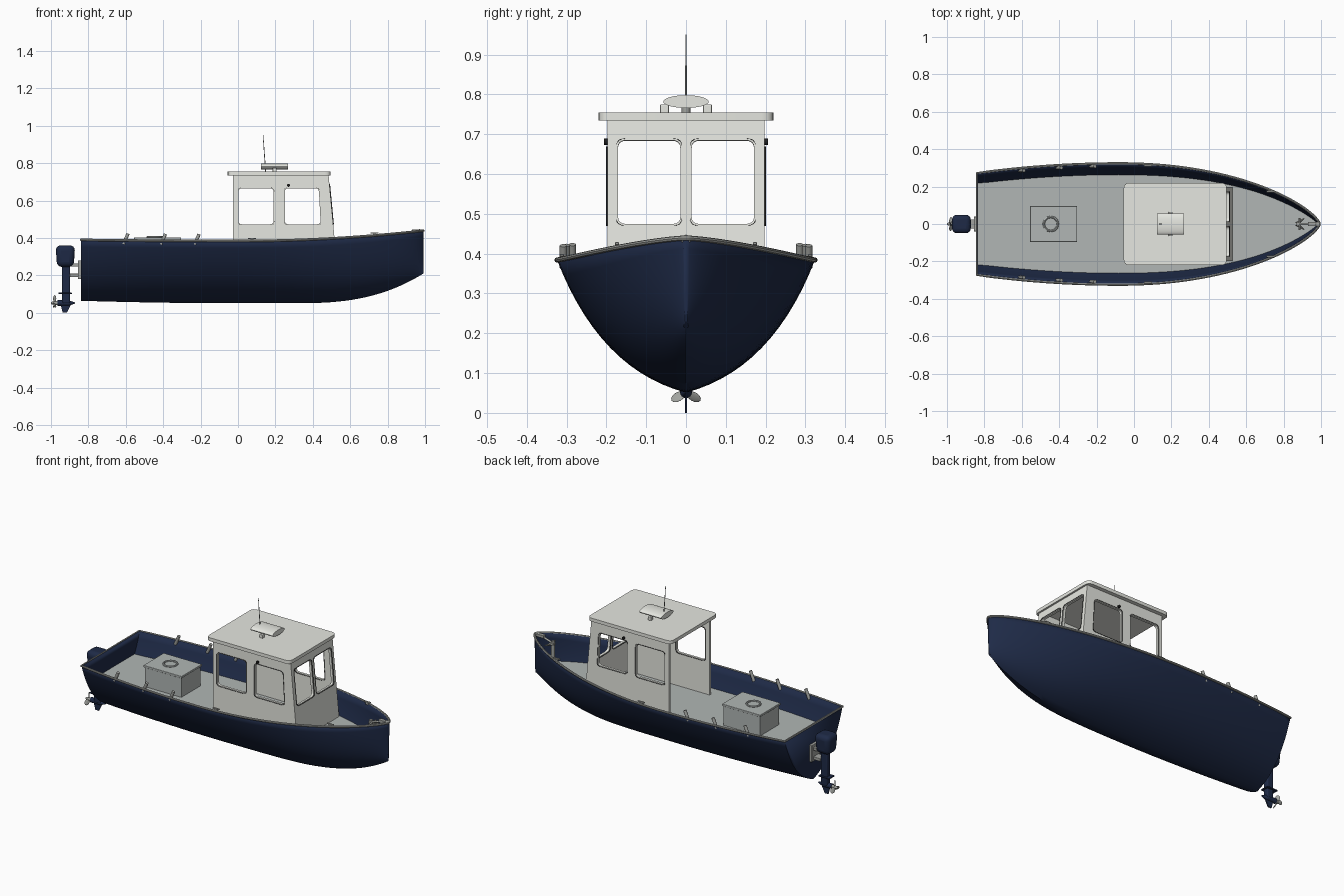
import bpy, bmesh, math
from mathutils import Matrix, Vector

if "Cube" in bpy.data.objects:
    bpy.data.objects.remove(bpy.data.objects["Cube"])


def mat(name, r, g, b):
    m = bpy.data.materials.new(name)
    m.diffuse_color = (r, g, b, 1)
    m.use_nodes = True
    m.node_tree.nodes["Principled BSDF"].inputs["Base Color"].default_value = m.diffuse_color
    return m


NAVY = mat("navy", .013, .023, .062)
WHITE = mat("cabin_white", .79, .80, .75)
DECK = mat("deck_grey", .44, .47, .46)
STEEL = mat("steel_grey", .36, .37, .35)
BLACK = mat("black", .012, .012, .012)


def finish(o, name, m, angle=35):
    o.name = name
    o.data.materials.clear()
    o.data.materials.append(m)
    bpy.ops.object.select_all(action='DESELECT')
    o.select_set(True)
    bpy.context.view_layer.objects.active = o
    if o.type == 'CURVE':
        bpy.ops.object.convert(target='MESH')
        o = bpy.context.object
    bpy.ops.object.shade_smooth_by_angle(angle=math.radians(angle))
    return o


def add_obj(name, data):
    o = bpy.data.objects.new(name, data)
    bpy.context.collection.objects.link(o)
    return o


def box(name, xs, ys, zs, m, bev=0, taper=1):
    bm = bmesh.new()
    bmesh.ops.create_cube(bm, size=1)
    mid = Vector([(a + b) / 2 for a, b in (xs, ys, zs)])
    for v in bm.verts:
        k = taper if v.co.z < 0 else 1
        v.co = mid + Vector((v.co.x * (xs[1] - xs[0]) * k, v.co.y * (ys[1] - ys[0]) * k, v.co.z * (zs[1] - zs[0])))
    me = bpy.data.meshes.new(name)
    bm.to_mesh(me)
    o = add_obj(name, me)
    if bev:
        b = o.modifiers.new("bevel", 'BEVEL')
        b.width, b.segments = bev, 4
    return finish(o, name, m)


def tube(name, p, q, r, m, r2=None, n=16):
    p, q = Vector(p), Vector(q)
    bpy.ops.mesh.primitive_cone_add(vertices=n, radius1=r, radius2=r if r2 is None else r2,
                                    depth=(q - p).length, location=(p + q) / 2)
    o = bpy.context.object
    o.rotation_euler = (q - p).to_track_quat('Z', 'Y').to_euler()
    return finish(o, name, m)


def basis(ux, uy, loc):
    ux, uy = Vector(ux).normalized(), Vector(uy).normalized()
    rot = Matrix((ux, uy, ux.cross(uy))).transposed().to_4x4()
    return Matrix.Translation(loc) @ rot


def plate(name, loops, depth, m, matrix):
    """Extruded flat shape; later loops cut holes."""
    cu = bpy.data.curves.new(name, 'CURVE')
    cu.dimensions, cu.fill_mode, cu.extrude = '2D', 'BOTH', depth / 2
    for pts in loops:
        s = cu.splines.new('POLY')
        s.points.add(len(pts) - 1)
        for sp, p in zip(s.points, pts):
            sp.co = (p[0], p[1], 0, 1)
        s.use_cyclic_u = True
    o = add_obj(name, cu)
    o.matrix_world = matrix
    return finish(o, name, m)


def frame(name, outer, inner, depth, m, matrix):
    """Closed ring between two loops with equal point counts."""
    bm = bmesh.new()
    h = depth / 2
    loops = [[bm.verts.new((p[0], p[1], z)) for p in pts]
             for pts, z in ((outer, -h), (outer, h), (inner, h), (inner, -h))]
    n = len(outer)
    for k in range(4):
        a, b = loops[k], loops[(k + 1) % 4]
        for i in range(n):
            j = (i + 1) % n
            bm.faces.new((a[i], a[j], b[j], b[i]))
    bmesh.ops.recalc_face_normals(bm, faces=bm.faces)
    me = bpy.data.meshes.new(name)
    bm.to_mesh(me)
    o = add_obj(name, me)
    o.matrix_world = matrix
    return finish(o, name, m)


def rounded(pts, r):
    out, n = [], len(pts)
    for i in range(n):
        p = Vector(pts[i])
        a = p + (Vector(pts[i - 1]) - p).normalized() * r
        b = p + (Vector(pts[(i + 1) % n]) - p).normalized() * r
        out += [a * (1 - t)**2 + p * 2 * t * (1 - t) + b * t * t for t in (0, .25, .5, .75, 1)]
    return out


def grow(pts, d):
    cx, cy = (sum(p[i] for p in pts) / len(pts) for i in (0, 1))
    return [(x + math.copysign(d, x - cx), y + math.copysign(d, y - cy)) for x, y in pts]


# Hull lines: half beam, keel height, sheer height and fullness along x
def station(x):
    d = x + .08
    b = .324 * max(0, 1 - (d / 1.073)**2.1)**.72 if d > 0 else .324 - .052 * (d / .76)**2
    k = .051 + (.16 * ((x - .3) / .693)**2.7 if x > .3 else .013 * (x / .84)**2 if x < 0 else 0)
    s = .384 + (.055 * (x / .99)**2 if x > 0 else .006 * (x / .84)**2)
    return max(b, .005), k, s, .67 + .28 * max(0, x)**1.5


def section(x, t):
    b, k, s, c = station(x)
    return b * (2 * t * (1 - t) * c + t * t), k + (s - k) * (.34 * t + .66 * t * t)


N, M = 48, 14
XS = [-.84 + 1.831 * math.sin(math.pi / 2 * i / N) for i in range(N + 1)]

# Hull shell with transom
bm = bmesh.new()
rows = []
for x in XS:
    row = []
    for j in range(-M, M + 1):
        y, z = section(x, abs(j) / M)
        row.append(bm.verts.new((x, math.copysign(y, j), z)))
    rows.append(row)
for a, b in zip(rows, rows[1:]):
    for j in range(2 * M):
        bm.faces.new((a[j], b[j], b[j + 1], a[j + 1]))
bm.faces.new(rows[0])
bm.faces.new(rows[-1][::-1])
bmesh.ops.recalc_face_normals(bm, faces=bm.faces)
bm.faces.ensure_lookup_table()
if bm.faces[0].normal.y > 0:
    bmesh.ops.reverse_faces(bm, faces=bm.faces)
me = bpy.data.meshes.new("hull")
bm.to_mesh(me)
hull = add_obj("hull", me)
sol = hull.modifiers.new("thickness", 'SOLIDIFY')
sol.thickness, sol.offset = .008, -1
finish(hull, "hull", NAVY, 40)

# Gunwale rail
cu = bpy.data.curves.new("gunwale", 'CURVE')
cu.dimensions, cu.bevel_depth, cu.bevel_resolution = '3D', .0065, 2
pts = [(x, sg * station(x)[0], station(x)[2]) for sg, xs in ((1, XS), (-1, XS[::-1])) for x in xs]
sp = cu.splines.new('POLY')
sp.points.add(len(pts) - 1)
for q, p in zip(sp.points, pts):
    q.co = (*p, 1)
sp.use_cyclic_u = True
finish(add_obj("gunwale", cu), "gunwale", STEEL)

# Deck floor
FLOOR = .275
edge = []
for x in XS[:-1]:
    b, k, s, c = station(x)
    t = (-.34 + math.sqrt(.1156 + 2.64 * (FLOOR - k) / (s - k))) / 1.32
    edge.append((max(x, -.836), max(section(x, t)[0] - .005, .001)))
plate("deck", [edge + [(x, -y) for x, y in edge[::-1]]], .002, DECK, Matrix.Translation((0, 0, FLOOR - .001)))

# Cabin walls with open, black-framed windows; the back is open
side_wall = [(-.027, FLOOR), (.527, FLOOR), (.484, .738), (-.027, .738)]
side_windows = [[(.003, .473), (.19, .473), (.19, .665), (.003, .665)],
                [(.25, .473), (.442, .473), (.432, .665), (.25, .665)]]
front_windows = [[(a, .225), (a + .157, .225), (a + .157, .436), (a, .436)] for a in (-.171, .014)]
front_wall = [(-.197, .025), (.197, .025), (.197, .49), (-.197, .49)]
walls = [("left_wall", side_wall, side_windows, basis((1, 0, 0), (0, 0, 1), (0, .19, 0))),
         ("right_wall", side_wall, side_windows, basis((1, 0, 0), (0, 0, 1), (0, -.19, 0))),
         ("front_wall", front_wall, front_windows, basis((0, 1, 0), (-.046, 0, .488), (.523, 0, .25)))]
for name, outline, wins, mx in walls:
    plate(name, [outline] + [rounded(w, .02) for w in wins], .014, WHITE, mx)
    for i, w in enumerate(wins):
        frame(f"{name}_window_frame_{i}", rounded(grow(w, .004), .022), rounded(grow(w, -.004), .018),
              .021, BLACK, mx)

# Roof
plate("roof", [rounded([(-.055, -.22), (.495, -.22), (.495, .22), (-.055, .22)], .03)], .02, WHITE,
      Matrix.Translation((0, 0, .744)))

# Roof scanner, posts, antenna and side lamps
oval = [(.057 * math.cos(a * math.pi / 16), .016 * math.sin(a * math.pi / 16)) for a in range(32)]
plate("scanner", [oval], .145, WHITE, basis((0, 1, 0), (0, 0, 1), (.195, 0, .782)))
tube("scanner_post", (.195, 0, .75), (.195, 0, .775), .011, STEEL)
tube("antenna", (.148, 0, .75), (.134, 0, .95), .0025, STEEL, .0015, 8)
for sg in (1, -1):
    box("roof_horn", (.185, .207), (sg * .054 - .011, sg * .054 + .011), (.753, .775), WHITE, .003)
    tube("side_lamp", (.27, sg * .195, .681), (.27, sg * .206, .681), .008, BLACK)

# Engine box with lid and coiled ring
box("engine_box", (-.55, -.31), (-.09, .09), (FLOOR, .392), DECK)
box("engine_box_lid", (-.556, -.304), (-.096, .096), (.39, .403), DECK, .003)
bpy.ops.mesh.primitive_torus_add(location=(-.445, 0, .405), major_radius=.038, minor_radius=.006,
                                 major_segments=12, minor_segments=8)
finish(bpy.context.object, "lid_ring", DECK)

# Rod holders and cleats along the gunwale
for sg in (1, -1):
    for x in (-.6, -.4, -.22):
        b, k, s, c = station(x)
        y = sg * (b - .014)
        tube("rod_holder", (x - .012, y, s - .02), (x + .012, y, s + .036), .009, STEEL)
    for x in (.075, .73):
        b, k, s, c = station(x)
        y = sg * (b - .008)
        box("cleat", (x - .022, x + .022), (y - .005, y + .005), (s + .009, s + .015), STEEL, .002)
        box("cleat_foot", (x - .009, x + .009), (y - .005, y + .005), (s - .003, s + .01), STEEL)

# Bow roller and anchor
box("bow_roller", (.93, .99), (-.011, .011), (.428, .445), STEEL, .002)
tube("anchor_shank", (.87, 0, .41), (.975, 0, .442), .006, STEEL)
tube("anchor_stock", (.885, -.032, .412), (.885, .032, .412), .005, STEEL)
tube("mooring_post", (.875, 0, FLOOR), (.875, 0, .425), .01, STEEL)
for sg in (1, -1):
    tube("anchor_fluke", (.87, 0, .41), (.91, sg * .03, .40), .011, STEEL, .002, 8)

# Outboard motor
box("motor_cowling", (-.975, -.871), (-.051, .051), (.245, .36), NAVY, .027, .86)
box("motor_leg", (-.94, -.897), (-.017, .017), (.05, .26), NAVY, .008)
box("motor_plate", (-.96, -.888), (-.026, .026), (.1, .107), NAVY, .002)
tube("gearcase", (-.965, 0, .052), (-.905, 0, .052), .015, NAVY)
tube("gearcase_nose", (-.905, 0, .052), (-.872, 0, .052), .015, NAVY, .003)
plate("skeg", [[(-.95, .05), (-.89, .05), (-.915, .0), (-.937, .0)]], .006, NAVY,
      basis((1, 0, 0), (0, 0, 1), (0, 0, 0)))
box("clamp_plate", (-.856, -.838), (-.04, .04), (.18, .28), STEEL, .003)
for z in (.2, .255):
    box("clamp_arm", (-.9, -.845), (-.025, .025), (z - .009, z + .009), STEEL, .003)

# Propeller
tube("propeller_hub", (-.965, 0, .052), (-1, 0, .052), .011, STEEL, .006)
for i in range(3):
    bpy.ops.mesh.primitive_uv_sphere_add(segments=16, ring_count=8)
    o = bpy.context.object
    o.matrix_world = (Matrix.Translation((-.98, 0, .052)) @ Matrix.Rotation(math.tau * i / 3, 4, 'X')
                      @ Matrix.Translation((0, 0, .023)) @ Matrix.Rotation(math.radians(35), 4, 'Z')
                      @ Matrix.Diagonal((.003, .014, .019, 1)))
    finish(o, "propeller_blade", STEEL)
